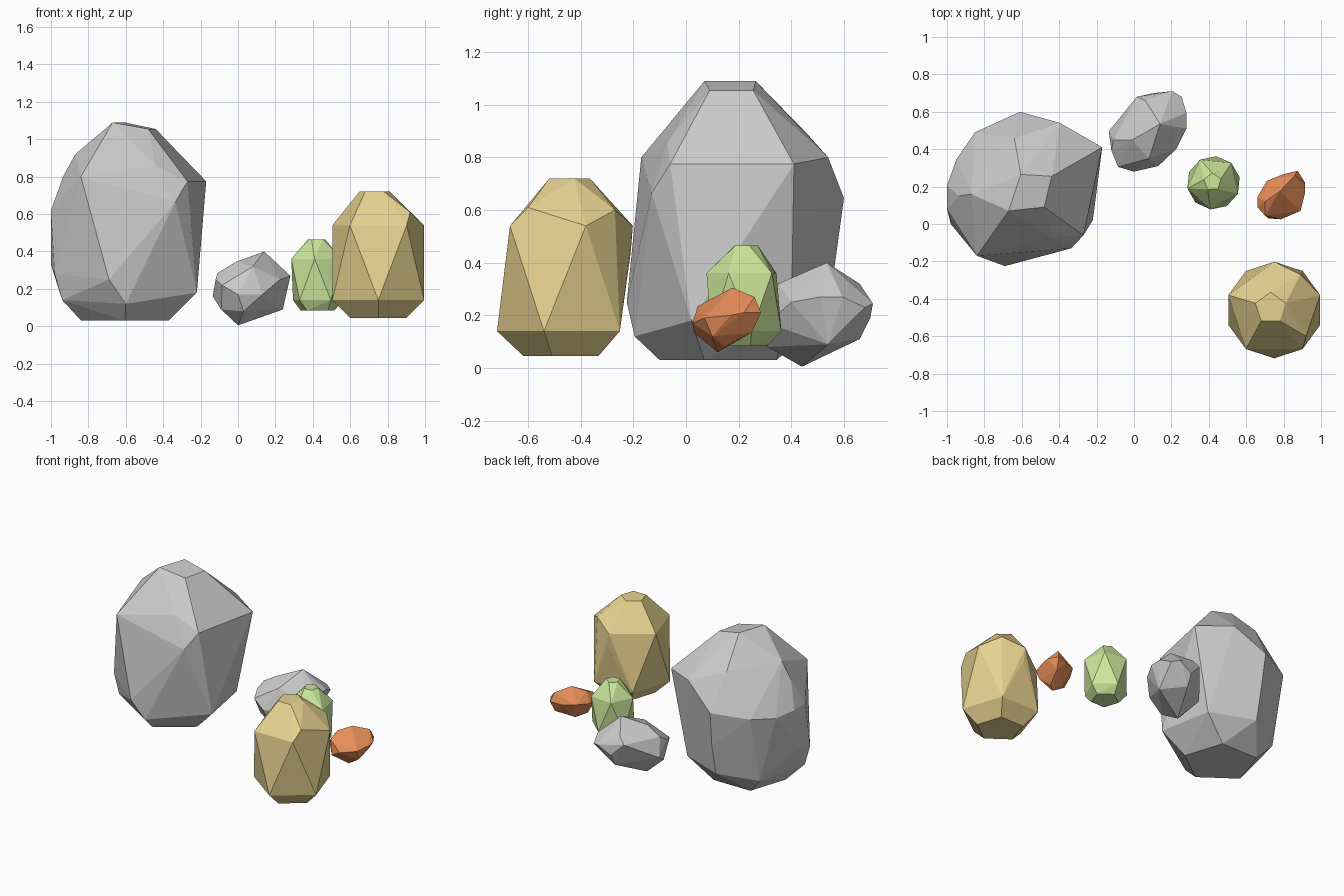
import bpy, bmesh, math


def ring(cx, cy, r, z, start, n=5):
    """Pentagon of points, start angle in degrees."""
    return [(cx + r * math.cos(math.radians(start + 360 / n * i)),
             cy + r * math.sin(math.radians(start + 360 / n * i)), z) for i in range(n)]


def rock(name, points, colour=None):
    """Faceted boulder: convex hull of corner points, coplanar facets merged."""
    bm = bmesh.new()
    for p in points:
        bm.verts.new(p)
    out = bmesh.ops.convex_hull(bm, input=bm.verts)
    loose = {g for g in out["geom_interior"] + out["geom_unused"]
             if isinstance(g, bmesh.types.BMVert)}
    bmesh.ops.delete(bm, geom=list(loose), context="VERTS")
    bmesh.ops.dissolve_limit(bm, angle_limit=math.radians(4),
                             verts=bm.verts, edges=bm.edges)
    bmesh.ops.recalc_face_normals(bm, faces=bm.faces)
    mesh = bpy.data.meshes.new(name)
    bm.to_mesh(mesh)
    bm.free()
    if colour:
        mat = bpy.data.materials.new(name + "_colour")
        mat.diffuse_color = (*colour, 1)
        mesh.materials.append(mat)
    obj = bpy.data.objects.new(name, mesh)
    bpy.context.collection.objects.link(obj)
    return obj


# Large grey boulder: pentagon base, irregular waist and crown
rock("large_boulder", ring(-.605, .145, .245, .03, -90) + [
    (-.22, .02, .18), (-.60, -.195, .12), (-.94, .0, .14), (-.85, .38, .14),
    (-.60, .52, .18), (-.29, .40, .18),
    (-.69, -.225, .25), (-.98, 0, .28), (-1, .14, .33), (-.6, .565, .39),
    (-1, .205, .62), (-1, .08, .62), (-.95, .345, .60), (-.85, .49, .62),
    (-.61, .60, .645), (-.395, .54, .80), (-.17, .41, .775),
    (-.27, -.06, .775), (-.335, -.13, .665), (-.44, -.07, .86), (-.84, -.17, .80),
    (-.935, .15, .80), (-.87, .16, .92), (-.64, .46, .89),
    (-.67, .07, 1.09), (-.605, .265, 1.09), (-.44, .255, 1.055), (-.48, .09, 1.055)])

# Yellow boulder: stretched twelve-sided stone with chipped corners
rock("yellow_boulder",
     ring(.75, -.46, .157, .045, -90) + ring(.75, -.46, .258, .14, -90)
     + ring(.75, -.46, .258, .54, 90) + ring(.73, -.45, .085, .72, 90)
     + [(.92, -.60, .61), (.70, -.705, .25), (.755, -.21, .44), (.89, -.27, .60)],
     (.80, .65, .28))

# Green stone: smaller twelve-sided stone
rock("green_stone",
     ring(.425, .215, .095, .085, 18) + ring(.425, .22, .143, .14, 12)
     + ring(.425, .22, .143, .36, -24) + ring(.42, .225, .048, .465, 20),
     (.60, .80, .33))

# Orange stone: small tilted pebble
rock("orange_stone", [
    (.78, .175, .305), (.86, .26, .27), (.875, .285, .21), (.915, .22, .21),
    (.915, .17, .20), (.89, .07, .19), (.785, .025, .17), (.70, .045, .235),
    (.66, .09, .20), (.66, .145, .20), (.71, .23, .21), (.795, .265, .20),
    (.79, .12, .06), (.86, .25, .135), (.72, .03, .135), (.70, .12, .27),
    (.83, .15, .08), (.75, .19, .10), (.88, .10, .12), (.69, .12, .12)],
    (.80, .27, .10))

# Small grey stone: pebble resting on one corner
rock("small_boulder", [
    (.14, .535, .40), (0, .44, .005), (.28, .51, .27), (.28, .595, .27),
    (.205, .71, .245), (.255, .68, .23), (.105, .70, .19), (.015, .68, .28),
    (.06, .66, .32), (.24, .54, .09), (.225, .40, .25), (.13, .31, .17),
    (0, .28, .17), (-.085, .305, .22), (-.12, .39, .25), (-.135, .495, .16),
    (-.01, .45, .345), (-.11, .45, .285), (-.09, .38, .09), (.03, .31, .08),
    (.10, .66, .11), (.08, .35, .32)])
